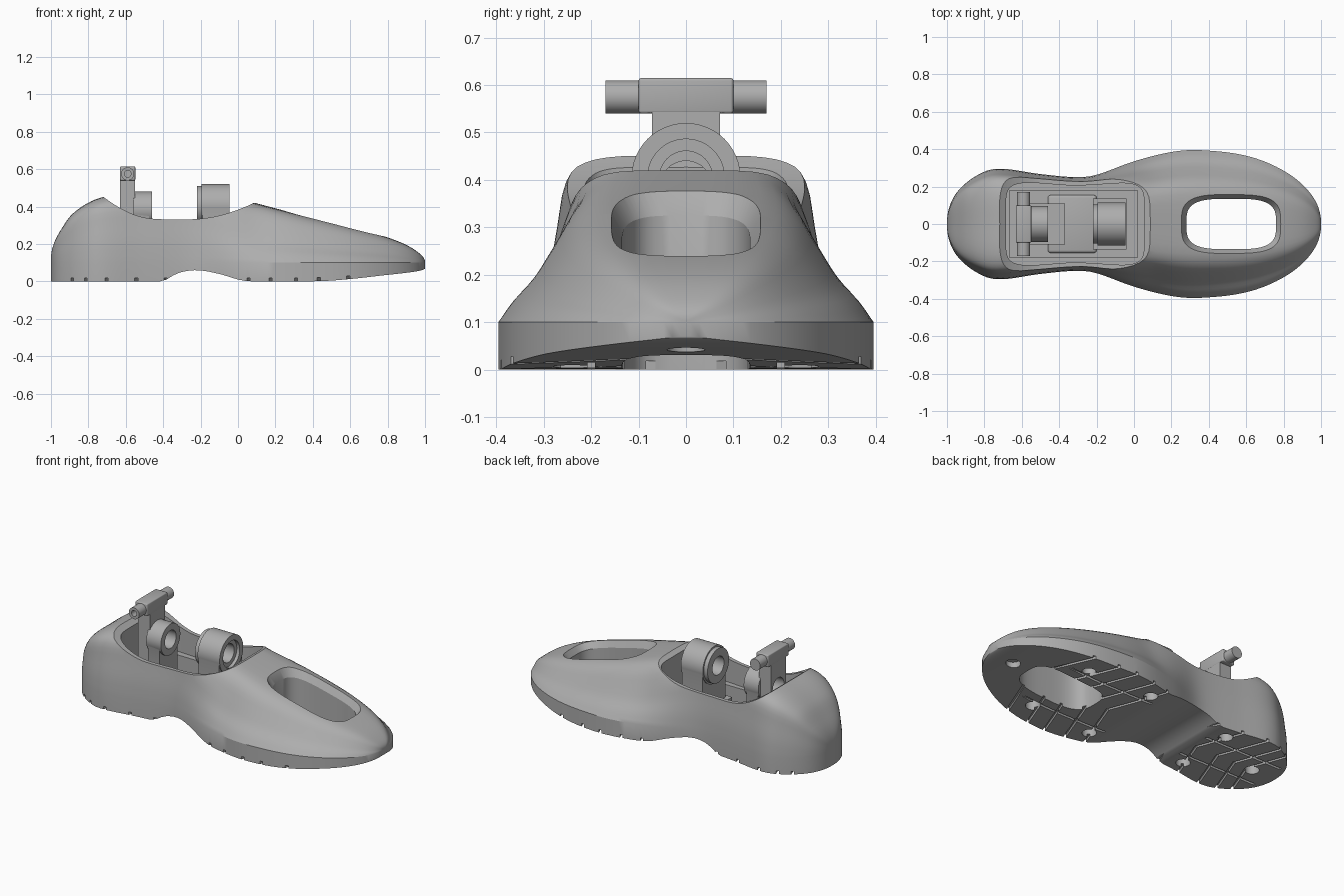
import bpy, bmesh, math
from mathutils import Matrix, Vector

cube = bpy.data.objects.get("Cube")
if cube:
    bpy.data.objects.remove(cube)

grey = bpy.data.materials.new("mid grey")
grey.use_nodes = True
grey.diffuse_color = (0.42, 0.42, 0.42, 1)
grey.node_tree.nodes["Principled BSDF"].inputs["Base Color"].default_value = (0.42, 0.42, 0.42, 1)


def finish(name, bm):
    bmesh.ops.recalc_face_normals(bm, faces=bm.faces)
    mesh = bpy.data.meshes.new(name)
    bm.to_mesh(mesh)
    bm.free()
    mesh.materials.append(grey)
    ob = bpy.data.objects.new(name, mesh)
    bpy.context.collection.objects.link(ob)
    return ob


def activate(ob):
    bpy.ops.object.select_all(action='DESELECT')
    ob.select_set(True)
    bpy.context.view_layer.objects.active = ob


def smooth(ob, angle=30):
    activate(ob)
    bpy.ops.object.shade_smooth_by_angle(angle=math.radians(angle))


def cut(ob, cutter, operation='DIFFERENCE'):
    cutter.hide_render = True
    mod = ob.modifiers.new("cut", 'BOOLEAN')
    mod.operation, mod.solver, mod.object = operation, 'MANIFOLD', cutter
    activate(ob)
    bpy.ops.object.modifier_apply(modifier=mod.name)
    bpy.data.objects.remove(cutter)


def loft(name, rings):
    bm = bmesh.new()
    rows = [[bm.verts.new(p) for p in ring] for ring in rings]
    for a, b in zip(rows, rows[1:]):
        for i in range(len(a)):
            j = (i + 1) % len(a)
            bm.faces.new((a[i], a[j], b[j], b[i]))
    bm.faces.new(rows[0])
    bm.faces.new(rows[-1])
    return finish(name, bm)


def box(name, x, y, z, bevel=0):
    bm = bmesh.new()
    bmesh.ops.create_cube(bm, size=1)
    for v in bm.verts:
        v.co = [lo + (c + 0.5) * (hi - lo) for c, (lo, hi) in zip(v.co, (x, y, z))]
    if bevel:
        bmesh.ops.bevel(bm, geom=bm.edges[:], offset=bevel, segments=3, affect='EDGES', profile=0.5)
    return finish(name, bm)


def rod(name, a, b, radius):
    a, b = Vector(a), Vector(b)
    bm = bmesh.new()
    bmesh.ops.create_cone(bm, cap_ends=True, segments=48, radius1=radius, radius2=radius, depth=(b - a).length)
    turn = (b - a).to_track_quat('Z', 'Y').to_matrix().to_4x4()
    bm.transform(Matrix.Translation((a + b) / 2) @ turn)
    return finish(name, bm)


def curve(keys, x):
    # Smooth interpolation through (position, value) pairs
    n = len(keys)
    i = max(k for k in range(n - 1) if keys[k][0] <= x or k == 0)
    slope = lambda k: ((keys[min(k + 1, n - 1)][1] - keys[max(k - 1, 0)][1])
                       / (keys[min(k + 1, n - 1)][0] - keys[max(k - 1, 0)][0]))
    (x0, y0), (x1, y1) = keys[i], keys[i + 1]
    h = x1 - x0
    t = (x - x0) / h
    return ((2*t**3 - 3*t*t + 1) * y0 + (t**3 - 2*t*t + t) * h * slope(i)
            + (3*t*t - 2*t**3) * y1 + (t**3 - t*t) * h * slope(i + 1))


def angular(keys):
    return [(math.acos(-x), v) for x, v in keys]


def rounded(cx, hx, hy, power=4, n=64):
    # Soft rectangle in plan
    pts = []
    for i in range(n):
        c, s = math.cos(math.tau * i / n), math.sin(math.tau * i / n)
        pts.append((cx + hx * math.copysign(abs(c) ** (2 / power), c),
                    hy * math.copysign(abs(s) ** (2 / power), s)))
    return pts


# Foot shell: half width, crown and sole heights along the length
width = angular([(-1, .01), (-.95, .165), (-.8, .28), (-.7, .295), (-.5, .267), (-.3, .25), (-.2, .263),
                 (0, .335), (.2, .385), (.35, .395), (.6, .365), (.8, .285), (.95, .155), (1, .01)])
crown = angular([(-1, .12), (-.95, .27), (-.88, .365), (-.72, .45), (-.4, .47), (0, .445), (.09, .42),
                 (.3, .365), (.6, .29), (.8, .235), (.9, .195), (.97, .15), (1, .105)])
sole = angular([(-1, 0), (-.5, 0), (-.4, .003), (-.32, .045), (-.22, .06), (-.1, .04), (.03, .004),
                (.2, 0), (.45, .002), (.6, .013), (.8, .035), (1, .07)])
heel_side = [(1, 0), (.975, .28), (.92, .57), (.86, .83), (.72, .95), (.45, 1), (0, 1)]
toe_side = [(1, 0), (.92, .17), (.81, .35), (.7, .6), (.58, .85), (.4, .98), (0, 1)]

stations, steps = 80, 3
rings = []
for i in range(stations + 1):
    a = math.pi * i / stations
    x = -math.cos(a)
    w, top, low = curve(width, a), curve(crown, a), max(0, curve(sole, a))
    t = min(1, max(0, (x + .3) / .45))
    blend = t * t * (3 - 2 * t)
    wall = min(.1, top - .004)
    side = [[(j, h[c] + (f[c] - h[c]) * blend) for j, (h, f) in enumerate(zip(heel_side, toe_side))]
            for c in (0, 1)]
    half = [(w, low)]
    for k in range(6 * steps + 1):
        u, v = [curve(s, k / steps) for s in side]
        half.append((w * u, wall + (top - wall) * v))
    rings.append([(x, y, z) for y, z in half] + [(x, -y, z) for y, z in half[-2::-1]])
foot = loft("foot_shell", rings)

# Ankle opening: dipped collar, soft-edged pocket and deeper well
dip = [(-.8, .51), (-.72, .452), (-.66, .41), (-.58, .367), (-.5, .341), (-.4, .332), (-.25, .332),
       (-.15, .342), (-.05, .366), (.09, .422), (.16, .47)]
fine = [(x, curve(dip, x)) for x in [-.8 + .96 * i / 40 for i in range(41)]]
outline = fine + [(.16, .7), (-.8, .7)]
cut(foot, loft("collar_cutter", [[(x, y, z) for x, z in outline] for y in (-.6, .6)]))
waist = lambda x: 1 - .1 * math.exp(-((x + .3) / .2) ** 2)
pocket = [(x, y * waist(x)) for x, y in rounded(-.315, .37, .226, 7)]
cut(foot, loft("pocket_cutter", [[(x, y, z) for x, y in pocket] for z in (.2, .7)]))
cut(foot, box("well_cutter", (-.665, .02), (-.18, .18), (.1, .5)))

# Toe window with a flared rim following the slope of the crown
slope = lambda x: .365 - .25 * (x - .3)
small, large = rounded(.52, .24, .135, 3.4), rounded(.52, .27, .163, 3.4)
cut(foot, loft("window_cutter", [[(x, y, -.1) for x, y in small],
                                 [(x, y, slope(x) - .045) for x, y in small],
                                 [(x, y, slope(x) + .005) for x, y in large],
                                 [(x, y, slope(x) + .2) for x, y in large]]))


# Sole tread: chevron grooves, lengthwise grooves and round sockets
def groove(bm, x0, y0, x1, y1, height=.018):
    d = Vector((x1 - x0, y1 - y0, 0))
    m = (Matrix.Translation(((x0 + x1) / 2, (y0 + y1) / 2, (height - .05) / 2))
         @ Matrix.Rotation(math.atan2(d.y, d.x), 4, 'Z')
         @ Matrix.Diagonal((d.length, .016, height + .05, 1)))
    bmesh.ops.create_cube(bm, size=1, matrix=m)


lengthwise, sockets = bmesh.new(), bmesh.new()
for s in (-1, 1):
    chevrons = bmesh.new()
    for x in (-.93, -.84, -.72, -.57, -.42, .06, .19, .33, .45, .6):
        groove(chevrons, x + .13, -.004 * s, x - .03, .42 * s, .018 + max(0, x - .4) * .05)
    cut(foot, finish("chevron_cutter", chevrons))
    groove(lengthwise, -.95, .11 * s, -.42, .11 * s)
    groove(lengthwise, .04, .2 * s, .62, .2 * s)
cut(foot, finish("lengthwise_cutter", lengthwise))
for x, y in [(.86, 0), (.52, .24), (.1, .26), (-.5, .18), (-.84, 0)]:
    for s in ((-1, 1) if y else (1,)):
        bmesh.ops.create_cone(sockets, cap_ends=True, segments=32, radius1=.04, radius2=.04,
                              depth=.12, matrix=Matrix.Translation((x, y * s, .012)))
cut(foot, finish("socket_cutter", sockets))
smooth(foot, 28)


def boss(name, x0, x1, z, radius, bore, parts):
    # Bored bearing housing joined to its supporting parts
    ob = rod(name, (x0, 0, z), (x1, 0, z), radius)
    for part in parts:
        cut(ob, part, 'UNION')
    cut(ob, rod("bore_cutter", (-.9, 0, z), (.2, 0, z), bore))
    cut(ob, rod("counterbore_cutter", (x1 - .02, 0, z), (x1 + .1, 0, z), bore * 1.45))
    smooth(ob)


# Front bearing block
boss("front_bearing", -.195, -.045, .405, .115, .056,
     [box("pillar", (-.19, -.05), (-.112, .112), (.095, .405)),
      rod("flange", (-.22, 0, .405), (-.19, 0, .405), .105),
      box("foot", (-.22, -.04), (-.135, .135), (.09, .16))])

# Rear bearing post with cross head
boss("rear_bearing", -.56, -.46, .385, .095, .055,
     [box("column", (-.63, -.55), (-.072, .072), (.095, .57)),
      box("pillar", (-.551, -.475), (-.088, .088), (.094, .385)),
      box("head", (-.631, -.549), (-.1, .1), (.54, .615), .006),
      box("foot", (-.56, -.37), (-.11, .11), (.09, .15))])
pin = rod("cross_pin", (-.59, -.17, .575), (-.59, .17, .575), .035)
for s in (-1, 1):
    cut(pin, rod("pin_bore", (-.59, .13 * s, .575), (-.59, .2 * s, .575), .018))
smooth(pin)

# Raised pad between the bearings
smooth(box("well_pad", (-.46, -.2), (-.155, .155), (.09, .125), .015))
